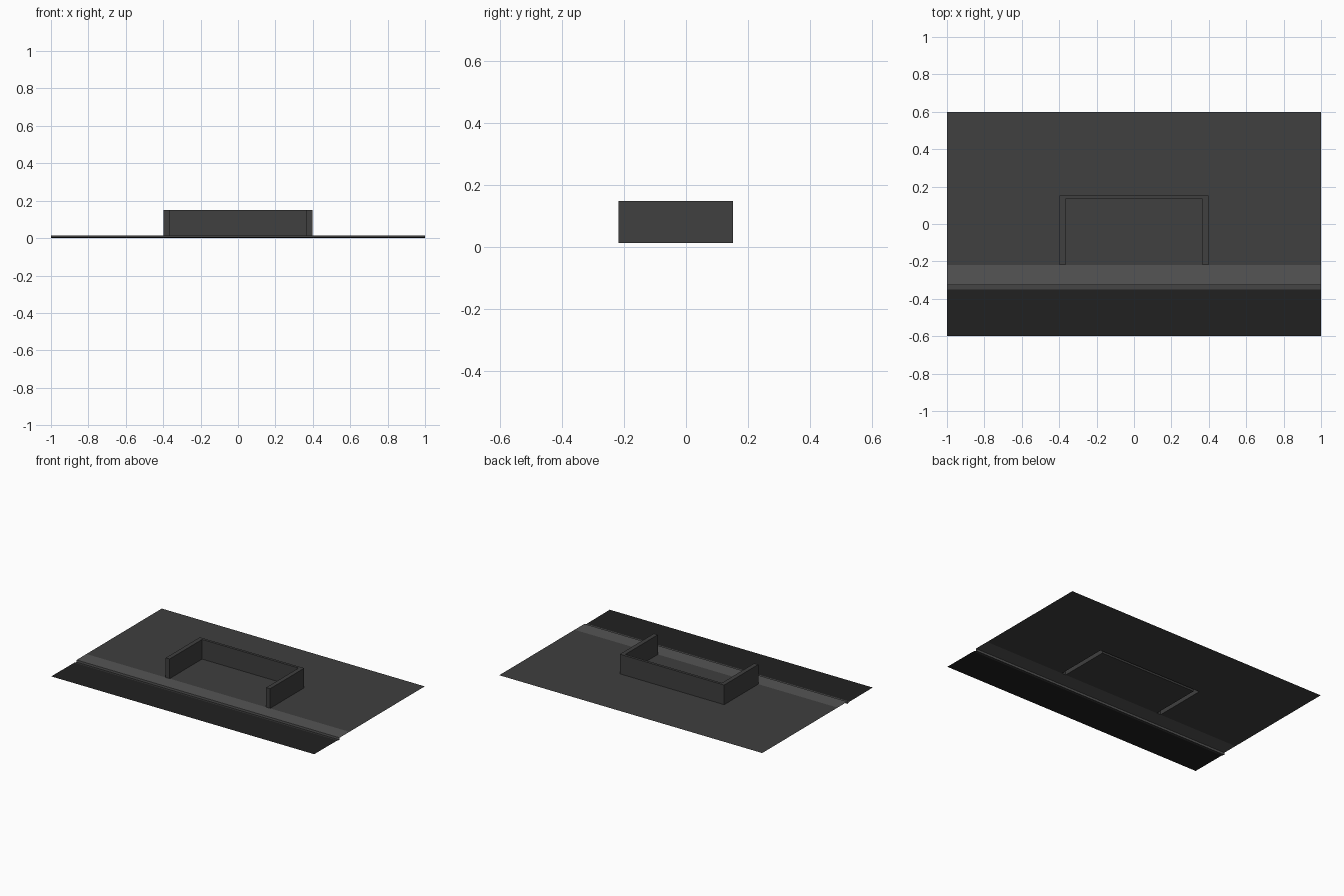
import bpy, bmesh

if "Cube" in bpy.data.objects:
    bpy.data.objects.remove(bpy.data.objects["Cube"])

def material(name, v):
    m = bpy.data.materials.new(name)
    m.diffuse_color = (v, v, v, 1)
    m.use_nodes = True
    m.node_tree.nodes["Principled BSDF"].inputs["Base Color"].default_value = m.diffuse_color
    return m

def finish(name, bm, mat):
    bmesh.ops.remove_doubles(bm, verts=bm.verts, dist=1e-5)
    me = bpy.data.meshes.new(name)
    bm.to_mesh(me)
    bm.free()
    me.materials.append(mat)
    ob = bpy.data.objects.new(name, me)
    bpy.context.collection.objects.link(ob)
    return ob

def strip(name, profile, mat):
    """Sweep a (y, z) profile across the full width, facing up."""
    bm = bmesh.new()
    rows = [[bm.verts.new((x, y, z)) for x in (-1, 1)] for y, z in profile]
    for a, b in zip(rows, rows[1:]):
        bm.faces.new((a[0], a[1], b[1], b[0]))
    return finish(name, bm, mat)

asphalt = material("asphalt", 0.015)
earth = material("earth", 0.05)
concrete = material("concrete", 0.09)

TOP, WALL_TOP = 0.015, 0.15
FRONT, INNER_BACK, BACK = -0.218, 0.134, 0.152
OUT, INN = 0.397, 0.367

# Road, gutter with kerb face, and pavement
strip("road", [(-0.6, 0.007), (-0.35, 0.006)], asphalt)
strip("gutter", [(-0.35, 0.006), (-0.33, 0.001), (-0.325, 0)], earth)
strip("kerb_and_pavement", [(-0.325, 0), (-0.325, TOP), (FRONT, TOP)], concrete)

# Ground, left open beneath the hollow walls
bm = bmesh.new()
xs = (-1, -OUT, -INN, INN, OUT, 1)
ys = (FRONT, INNER_BACK, BACK, 0.6)
grid = [[bm.verts.new((x, y, TOP)) for x in xs] for y in ys]
holes = {(0, 1), (0, 3), (1, 1), (1, 2), (1, 3)}
for j in range(3):
    for i in range(5):
        if (j, i) not in holes:
            bm.faces.new((grid[j][i], grid[j][i + 1], grid[j + 1][i + 1], grid[j + 1][i]))
finish("ground", bm, earth)

# U-shaped wall shell, open at the bottom
bm = bmesh.new()
half = [(INN, FRONT), (OUT, FRONT), (OUT, BACK)]
outline = half + [(-x, y) for x, y in reversed(half)] + [(-INN, INNER_BACK), (INN, INNER_BACK)]
low = [bm.verts.new((x, y, TOP)) for x, y in outline]
high = [bm.verts.new((x, y, WALL_TOP)) for x, y in outline]
for i in range(len(outline)):
    k = (i + 1) % len(outline)
    bm.faces.new((low[i], low[k], high[k], high[i]))
bm.faces.new((high[0], high[1], high[2], high[7]))
bm.faces.new((high[7], high[2], high[3], high[6]))
bm.faces.new((high[6], high[3], high[4], high[5]))
finish("retaining_wall", bm, earth)
